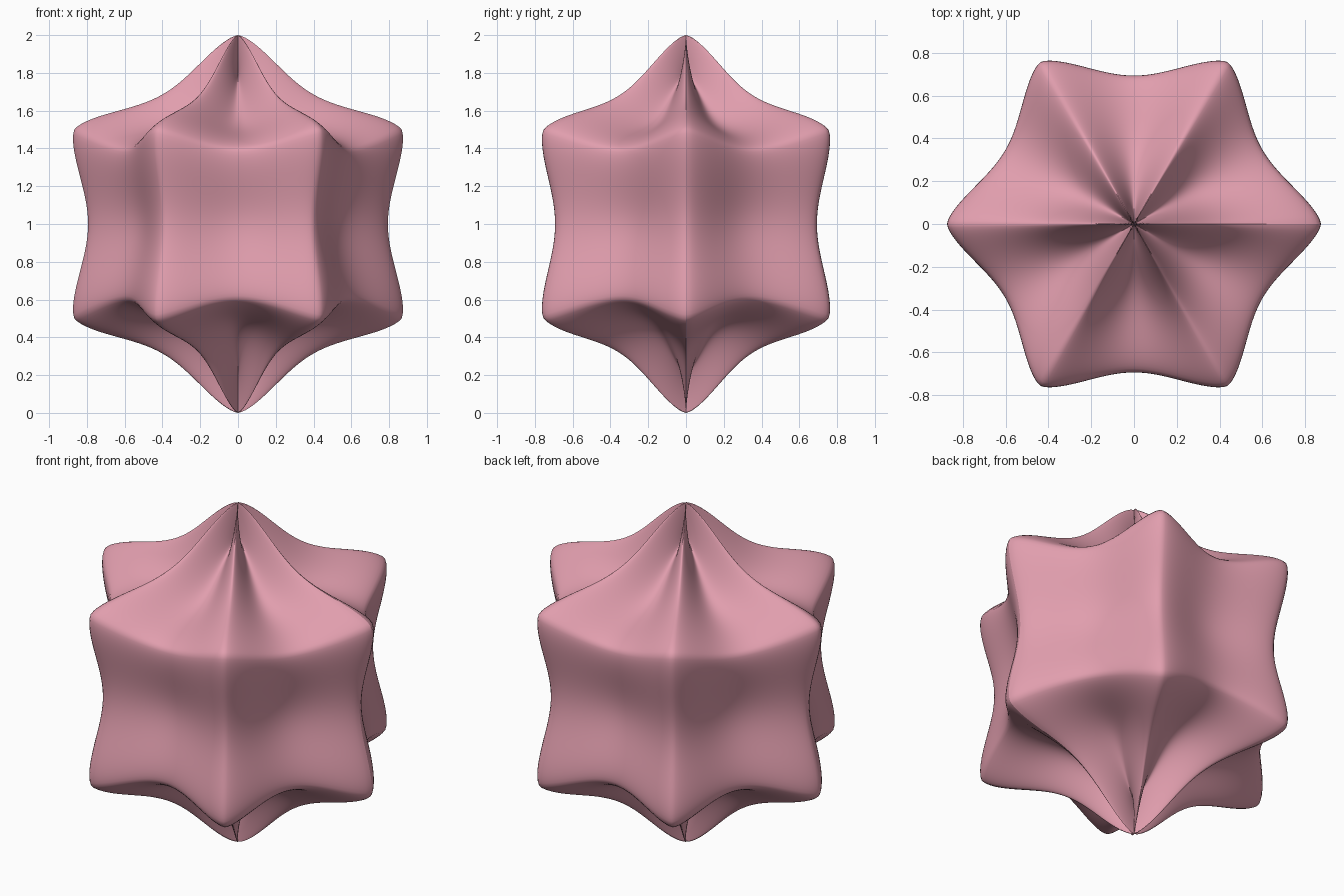
import bpy, bmesh, math
from mathutils import Vector

cube = bpy.data.objects.get("Cube")
if cube:
    bpy.data.objects.remove(cube, do_unlink=True)

LOBES = 6
BLUNTNESS = 0.6   # overall fullness of the curve
ROUNDNESS = 1.6   # how soft the lobe tips are


def lobed_radius(angle):
    """Radius of a six-pointed rounded star, 1 at the tips."""
    a = LOBES * angle / 4
    total = abs(math.cos(a)) ** ROUNDNESS + abs(math.sin(a)) ** ROUNDNESS
    return total ** (-1 / BLUNTNESS)


# Rose pink material
pink = bpy.data.materials.new("rose_pink")
pink.use_nodes = True
colour = (0.75, 0.34, 0.42, 1)
pink.diffuse_color = colour
pink.node_tree.nodes["Principled BSDF"].inputs["Base Color"].default_value = colour

# Grid wrapped into a ball; the star curve around the axis and the one from
# pole to pole both scale the distance from the centre
bm = bmesh.new()
bmesh.ops.create_grid(bm, x_segments=300, y_segments=150, size=1)
for v in bm.verts:
    around = math.pi * (v.co.x + 1)
    latitude = math.pi / 2 * v.co.y
    radius = lobed_radius(around) * lobed_radius(math.pi / 2 - latitude)
    direction = Vector((math.cos(latitude) * math.cos(around),
                        math.cos(latitude) * math.sin(around),
                        math.sin(latitude)))
    v.co = direction * radius + Vector((0, 0, 1))
for f in bm.faces:
    f.smooth = True

mesh = bpy.data.meshes.new("lobed_star_body")
bm.to_mesh(mesh)
bm.free()
mesh.materials.append(pink)
body = bpy.data.objects.new("lobed_star_body", mesh)
bpy.context.collection.objects.link(body)
